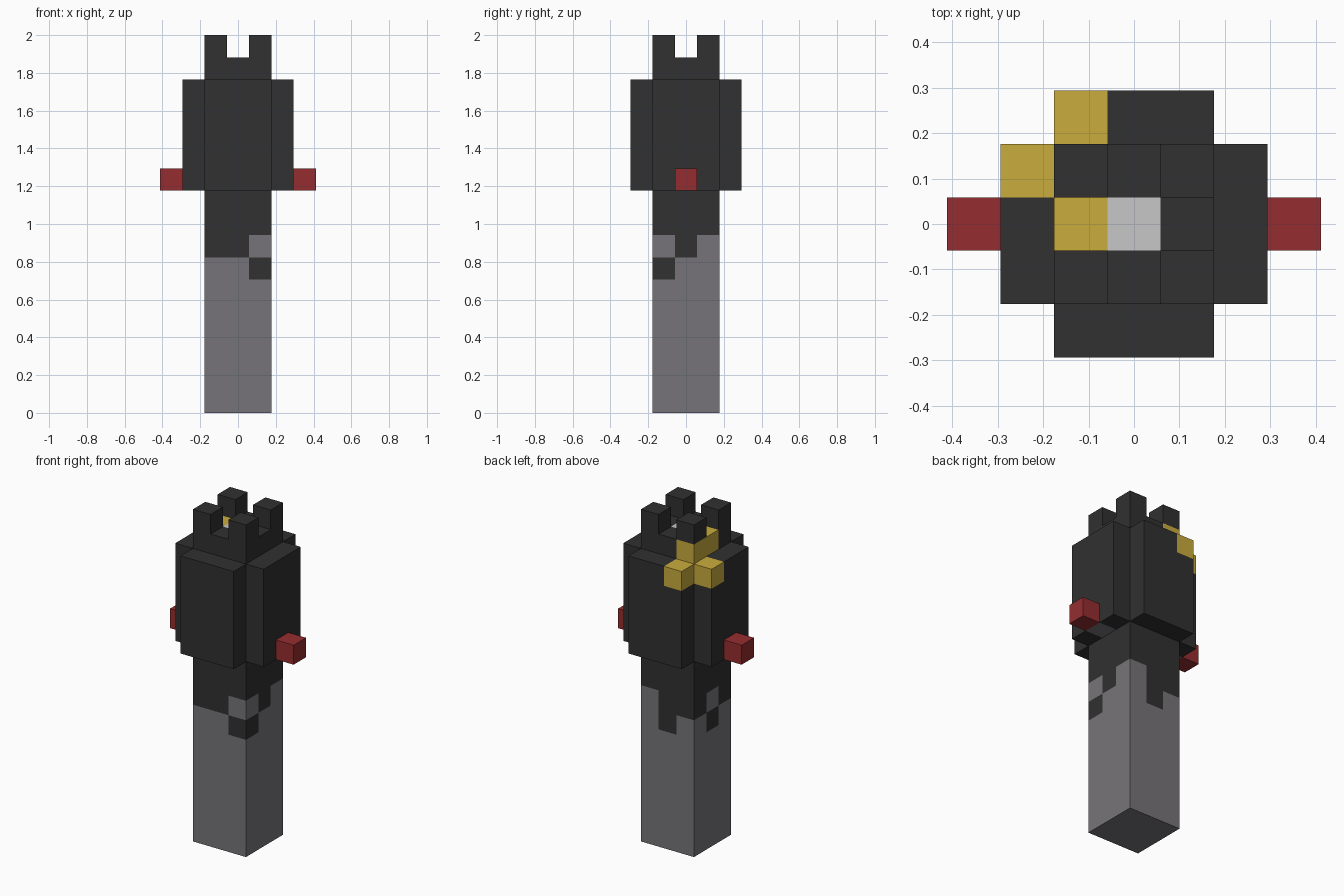
import bpy
import bmesh
import math
from mathutils import Vector

cube = bpy.data.objects.get("Cube")
if cube:
    bpy.data.objects.remove(cube, do_unlink=True)

UNIT = 2 / 17  # edge of one block


def make_material(name, srgb):
    colour = [((c + 0.055) / 1.055) ** 2.4 for c in srgb] + [1]
    mat = bpy.data.materials.new(name)
    mat.use_nodes = True
    mat.diffuse_color = colour
    bsdf = next(n for n in mat.node_tree.nodes if n.type == 'BSDF_PRINCIPLED')
    bsdf.inputs["Base Color"].default_value = colour
    bsdf.inputs["Roughness"].default_value = 0.9
    return mat


MATS = {
    "charcoal": make_material("charcoal", (0.19, 0.19, 0.19)),
    "grey": make_material("grey", (0.465, 0.455, 0.47)),
    "gold": make_material("gold", (0.79, 0.675, 0.24)),
    "red": make_material("red", (0.585, 0.18, 0.187)),
    "pale": make_material("pale_grey", (0.78, 0.78, 0.78)),
}
NAMES = list(MATS)


# Colour rules: each takes a block (x, y, layer)
def charcoal(cell):
    return "charcoal"


def red(cell):
    return "red"


DRIPS = {(0, 1): (6, 7), (1, -1): (6,), (-1, 0): (6,), (1, 1): ()}


def column_colour(cell):
    x, y, z = cell
    if z == 15:
        if x == 0 and y == 0:
            return "pale"
        if x == -1 and y >= 0:
            return "gold"
    if z >= 8 or z in DRIPS.get((x, y), (7,)):
        return "charcoal"
    return "grey"


def panel_colour(cell):
    x, y, z = cell
    if z == 14 and (x, y) in ((-1, 2), (-2, 1)):
        return "gold"
    if z == 10 and abs(x) == 2 and y == 0:
        return "grey"
    return "charcoal"


# Parts: name, lowest corner and highest corner in blocks, colour rule
parts = [("column", (-1.5, -1.5, 0), (1.5, 1.5, 16), column_colour)]
for side, s in (("left", 1), ("right", -1)):
    x0, x1 = sorted((s * 1.5, s * 2.5))
    parts.append((side + "_panel", (x0, -1.5, 10), (x1, 1.5, 15), panel_colour))
    parts.append((side + "_button", (x0 + s, -0.5, 10), (x1 + s, 0.5, 11), red))
for side, s in (("back", 1), ("front", -1)):
    y0, y1 = sorted((s * 1.5, s * 2.5))
    parts.append((side + "_panel", (-1.5, y0, 10), (1.5, y1, 15), panel_colour))
    for hand, t in (("left", 1), ("right", -1)):
        parts.append((f"{side}_{hand}_battlement", (t - 0.5, s - 0.5, 16),
                      (t + 0.5, s + 0.5, 17), charcoal))


def covered(point):
    return any(all(a < p < b for a, p, b in zip(lo, point, hi))
               for _, lo, hi, _ in parts)


def build(name, lo, hi, rule):
    bm = bmesh.new()
    bmesh.ops.create_cube(bm, size=1)
    lo, hi = Vector(lo), Vector(hi)
    for v in bm.verts:
        v.co = Vector(l + (c + 0.5) * (h - l) for l, c, h in zip(lo, v.co, hi))
    # cut along every block boundary
    for axis in range(3):
        normal = Vector((0, 0, 0))
        normal[axis] = 1
        for step in range(1, round(hi[axis] - lo[axis])):
            bmesh.ops.bisect_plane(bm, geom=bm.verts[:] + bm.edges[:] + bm.faces[:],
                                   plane_co=lo + normal * step, plane_no=normal)
    bm.normal_update()
    # drop faces touching another part, colour the rest by block
    hidden = []
    for f in bm.faces:
        centre = f.calc_center_median()
        if covered(centre + f.normal * 0.1):
            hidden.append(f)
        c = centre - f.normal * 0.25
        cell = (round(c.x), round(c.y), math.floor(c.z))
        f.material_index = NAMES.index(rule(cell))
    bmesh.ops.delete(bm, geom=hidden, context='FACES')
    # keep only the colours this part uses
    used = sorted({f.material_index for f in bm.faces})
    for f in bm.faces:
        f.material_index = used.index(f.material_index)
    bmesh.ops.scale(bm, vec=(UNIT, UNIT, UNIT), verts=bm.verts)
    mesh = bpy.data.meshes.new(name)
    bm.to_mesh(mesh)
    bm.free()
    for i in used:
        mesh.materials.append(MATS[NAMES[i]])
    bpy.context.collection.objects.link(bpy.data.objects.new(name, mesh))


for part in parts:
    build(*part)
